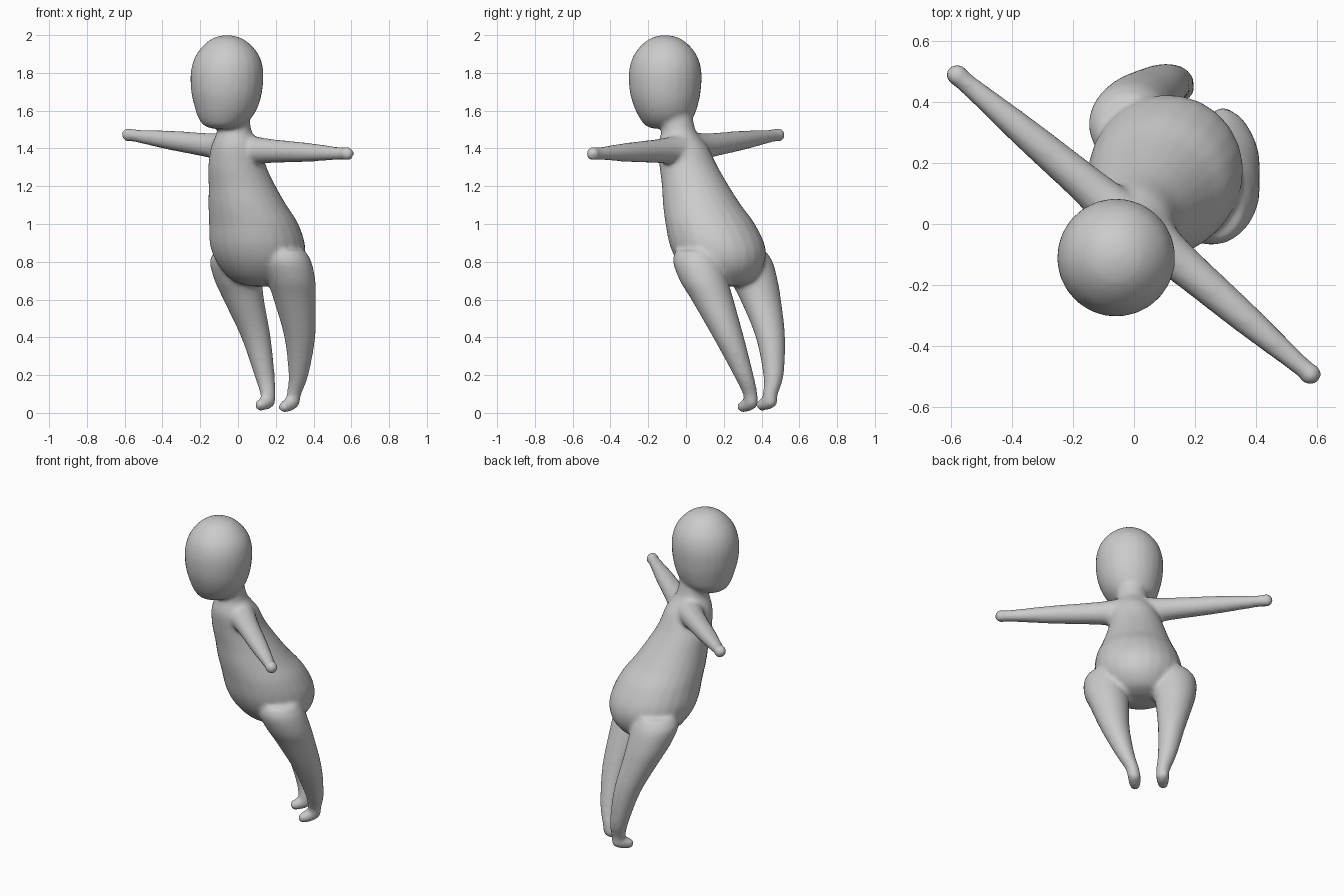
import bpy, bmesh, math
from mathutils import Vector

SIDES = 24
bm = bmesh.new()


def spline(a, b, c, d, t):
    """Catmull-Rom blend between b and c."""
    return 0.5 * (2 * b + (c - a) * t + (2 * a - 5 * b + 4 * c - d) * t * t
                  + (3 * b - a - 3 * c + d) * t ** 3)


def loft(stations, axis=None, steps=5):
    """Smooth round tube through (x, y, z, radius); rings square to axis or path."""
    pts = [Vector(s) for s in stations]
    ext = [pts[0]] + pts + [pts[-1]]
    path = [spline(*ext[i:i + 4], k / steps)
            for i in range(len(pts) - 1) for k in range(steps)] + [pts[-1]]
    rings = []
    for i, p in enumerate(path):
        d = axis or (path[min(i + 1, len(path) - 1)] - path[max(i - 1, 0)]).to_3d().normalized()
        u = d.cross(Vector((0.65, 0.76, 0.01))).normalized()
        v = d.cross(u)
        r = max(p[3], 0.004)
        rings.append([bm.verts.new(p.to_3d() + r * (math.cos(a) * u + math.sin(a) * v))
                      for a in (2 * math.pi * j / SIDES for j in range(SIDES))])
    for lo, hi in zip(rings, rings[1:]):
        for j in range(SIDES):
            k = (j + 1) % SIDES
            bm.faces.new((lo[j], lo[k], hi[k], hi[j]))
    bm.faces.new(rings[0][::-1])
    bm.faces.new(rings[-1])


def ball(center, r):
    res = bmesh.ops.create_uvsphere(bm, u_segments=16, v_segments=10, radius=r)
    bmesh.ops.translate(bm, verts=res["verts"], vec=center)


UP = Vector((0, 0, 1))

# Torso and neck, leaning forward
loft([(0.13, 0.215, 0.67, 0.06), (0.125, 0.205, 0.70, 0.15), (0.12, 0.19, 0.78, 0.222),
      (0.105, 0.168, 0.88, 0.252), (0.083, 0.128, 1.0, 0.237), (0.05, 0.085, 1.1, 0.207),
      (0.022, 0.05, 1.2, 0.178), (-0.003, 0.015, 1.3, 0.155), (-0.01, -0.015, 1.4, 0.135),
      (-0.015, -0.03, 1.45, 0.112), (-0.02, -0.04, 1.5, 0.09), (-0.03, -0.06, 1.6, 0.09)], UP)

# Egg-shaped head with the chin forward
loft([(-0.085, -0.12, 1.505, 0.05), (-0.08, -0.115, 1.52, 0.098), (-0.07, -0.105, 1.56, 0.14),
      (-0.062, -0.107, 1.62, 0.168), (-0.06, -0.11, 1.7, 0.188), (-0.058, -0.11, 1.8, 0.193),
      (-0.056, -0.11, 1.88, 0.174), (-0.056, -0.11, 1.94, 0.133), (-0.057, -0.11, 1.98, 0.083),
      (-0.058, -0.11, 1.996, 0.035), (-0.058, -0.11, 2.001, 0.004)], UP)

# Arms, each ending in a rounded hand
for shoulder, root, hand in (
        ((-0.05, 0.03, 1.405), (-0.14, 0.115, 1.415), (-0.58, 0.488, 1.472)),
        ((0.05, -0.04, 1.39), (0.15, -0.125, 1.387), (0.578, -0.492, 1.372))):
    a, b = Vector(root), Vector(hand)
    loft([(*shoulder, 0.085), (*a, 0.066), (*a.lerp(b, 0.5), 0.051),
          (*a.lerp(b, 0.9), 0.034), (*b, 0.034)])
    ball(b, 0.037)

# Legs
loft([(-0.01, 0.31, 0.86, 0.11), (-0.015, 0.325, 0.8, 0.134), (0.002, 0.36, 0.7, 0.126),
      (0.03, 0.395, 0.6, 0.108), (0.095, 0.447, 0.4, 0.078), (0.14, 0.463, 0.2, 0.054),
      (0.158, 0.447, 0.1, 0.04), (0.16, 0.443, 0.05, 0.036)], UP)
loft([(0.245, 0.055, 0.86, 0.11), (0.255, 0.065, 0.8, 0.134), (0.282, 0.095, 0.7, 0.128),
      (0.30, 0.14, 0.6, 0.112), (0.327, 0.225, 0.4, 0.082), (0.32, 0.305, 0.2, 0.053),
      (0.297, 0.34, 0.1, 0.039), (0.291, 0.345, 0.05, 0.036)], UP)

# Feet, toes pointing forward and down
for heel, toe in (((0.162, 0.448, 0.06), (0.121, 0.402, 0.042)),
                  ((0.289, 0.347, 0.055), (0.246, 0.302, 0.032))):
    h, t = Vector(heel), Vector(toe)
    ball(h, 0.036)
    loft([(*h, 0.036), (*h.lerp(t, 0.5), 0.037), (*t, 0.03)])
    ball(t, 0.032)

bmesh.ops.recalc_face_normals(bm, faces=bm.faces)
mesh = bpy.data.meshes.new("body")
bm.to_mesh(mesh)
bm.free()
body = bpy.data.objects.new("body", mesh)
bpy.context.collection.objects.link(body)

# Fuse the parts into one soft skin
remesh = body.modifiers.new("fuse", "REMESH")
remesh.mode = "VOXEL"
remesh.voxel_size = 0.012
remesh.use_smooth_shade = True
soften = body.modifiers.new("soften", "SMOOTH")
soften.factor = 0.5
soften.iterations = 8

grey = bpy.data.materials.new("light grey")
grey.diffuse_color = (0.6, 0.6, 0.6, 1)
mesh.materials.append(grey)
for p in mesh.polygons:
    p.use_smooth = True
